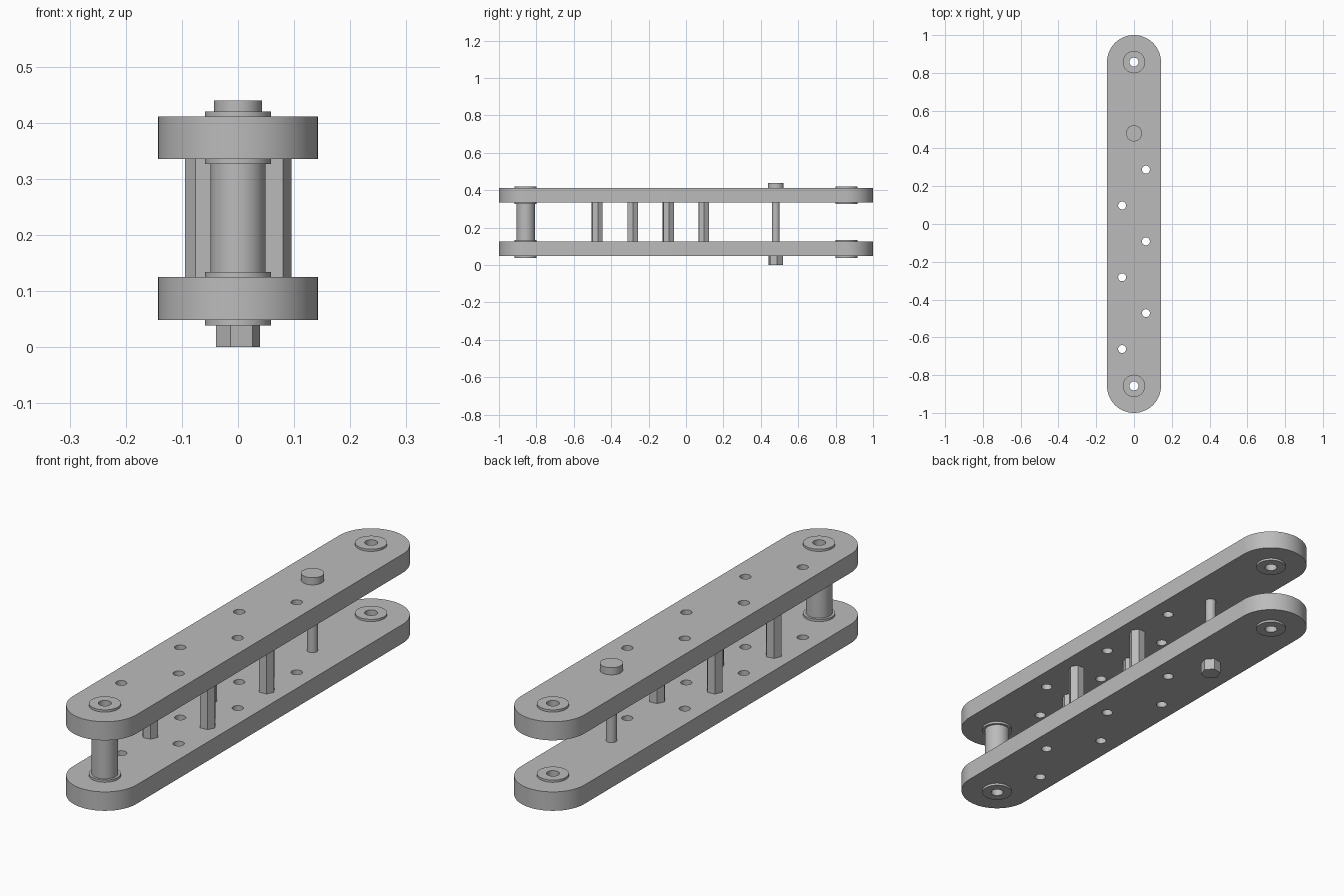
import bpy, bmesh, math

if "Cube" in bpy.data.objects:
    bpy.data.objects.remove(bpy.data.objects["Cube"])

steel = bpy.data.materials.new("grey steel")
steel.diffuse_color = (0.5, 0.5, 0.5, 1)
steel.use_nodes = True
steel.node_tree.nodes["Principled BSDF"].inputs["Base Color"].default_value = steel.diffuse_color

HALF_W = 0.143            # plate half width and end radius
END_Y = 0.857             # pivot distance from the middle
BOLT_Y = 0.48
PLATES = ((0.048, 0.125), (0.335, 0.411))
BORE = 0.024


def finish(ob):
    ob.data.materials.clear()
    ob.data.materials.append(steel)
    bpy.ops.object.select_all(action='DESELECT')
    bpy.context.view_layer.objects.active = ob
    ob.select_set(True)
    bpy.ops.object.shade_smooth_by_angle(angle=math.radians(30))


def add_mesh(name, bm, loc=(0, 0, 0)):
    bmesh.ops.recalc_face_normals(bm, faces=bm.faces)
    me = bpy.data.meshes.new(name)
    bm.to_mesh(me)
    bm.free()
    ob = bpy.data.objects.new(name, me)
    ob.location = loc
    bpy.context.collection.objects.link(ob)
    finish(ob)
    return ob


def circle(cx, cy, r, n=32, start=0.0, sweep=2 * math.pi):
    return [(cx + r * math.cos(start + sweep * i / n),
             cy + r * math.sin(start + sweep * i / n)) for i in range(n)]


def rod(name, x, y, r, z0, z1, n=48, turn=0.0):
    """Solid upright prism or cylinder."""
    bm = bmesh.new()
    base = bm.faces.new([bm.verts.new((px, py, z0))
                         for px, py in circle(0, 0, r, n, math.radians(turn))])
    top = bmesh.ops.extrude_face_region(bm, geom=[base], use_keep_orig=True)
    for v in top["geom"]:
        if isinstance(v, bmesh.types.BMVert):
            v.co.z = z1
    return add_mesh(name, bm, (x, y, 0))


def lathe(name, y, profile, n=48):
    """Revolve a closed (radius, z) profile about a vertical axis."""
    bm = bmesh.new()
    rings = [[bm.verts.new((px, py, z)) for px, py in circle(0, 0, r, n)]
             for r, z in profile]
    for a, b in zip(rings, rings[1:] + rings[:1]):
        for i in range(n):
            j = (i + 1) % n
            bm.faces.new((a[i], a[j], b[j], b[i]))
    return add_mesh(name, bm, (0, y, 0))


def plate(name, z0, z1, outlines):
    """Filled outline with holes, extruded to thickness."""
    cu = bpy.data.curves.new(name, 'CURVE')
    cu.dimensions = '2D'
    cu.fill_mode = 'BOTH'
    cu.extrude = (z1 - z0) / 2
    for pts in outlines:
        sp = cu.splines.new('POLY')
        sp.points.add(len(pts) - 1)
        for p, (x, y) in zip(sp.points, pts):
            p.co = (x, y, 0, 1)
        sp.use_cyclic_u = True
    tmp = bpy.data.objects.new(name + "_outline", cu)
    bpy.context.collection.objects.link(tmp)
    deps = bpy.context.evaluated_depsgraph_get()
    me = bpy.data.meshes.new_from_object(tmp.evaluated_get(deps))
    bpy.data.objects.remove(tmp)
    bm = bmesh.new()
    bm.from_mesh(me)
    bmesh.ops.remove_doubles(bm, verts=bm.verts, dist=1e-5)
    return add_mesh(name, bm, (0, 0, (z0 + z1) / 2))


# Side plates: rounded bars with staggered small holes and pivot holes
outline = (circle(0, END_Y, HALF_W, 40, 0, math.pi) + [(-HALF_W, END_Y)]
           + circle(0, -END_Y, HALF_W, 40, math.pi, math.pi) + [(HALF_W, -END_Y)])
holes = [circle(0.063 * (-1) ** i, 0.288 - 0.19 * i, 0.021) for i in range(6)]
pivots = [circle(0, s * END_Y, 0.041) for s in (1, -1)]
for label, (z0, z1) in zip(("lower", "upper"), PLATES):
    plate(label + "_plate", z0, z1, [outline] + holes + pivots)
    # Flanged bushings clamped in each pivot hole
    for end, y in (("front", -END_Y), ("back", END_Y)):
        f = 0.059
        lathe(f"{label}_{end}_bushing", y, [
            (BORE, z0 - 0.009), (f, z0 - 0.009), (f, z0), (0.04, z0),
            (0.04, z1), (f, z1), (f, z1 + 0.009), (BORE, z1 + 0.009)])

# Hollow spacer between the front bushings
lathe("front_spacer", -END_Y, [(BORE, 0.134), (0.049, 0.134),
                               (0.049, 0.326), (BORE, 0.326)])

# Hexagonal standoffs, alternating sides
for i, turn in enumerate((4, 8, 3, 6)):
    rod(f"standoff_{i + 1}", 0.063 * (-1) ** i, 0.095 - 0.19 * i,
        0.032, 0.125, 0.335, 6, turn)

# Cross bolt with round head and hexagonal nut
rod("bolt_shaft", 0, BOLT_Y, 0.021, 0.04, 0.42)
rod("bolt_head", 0, BOLT_Y, 0.0425, 0.411, 0.44)
rod("bolt_nut", 0, BOLT_Y, 0.04, 0.0, 0.048, 6, 11)
